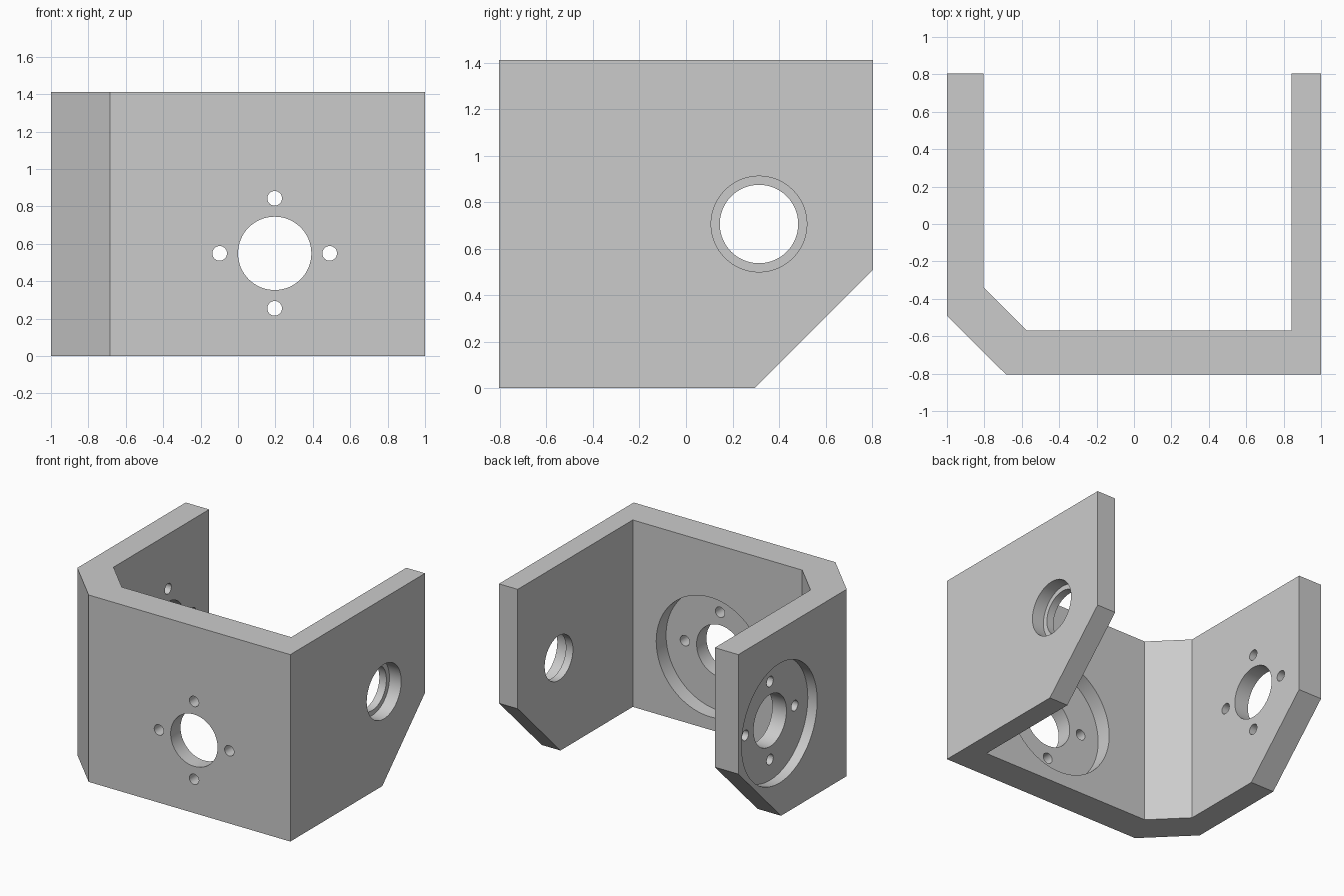
import bpy, bmesh, math
from mathutils import Matrix, Vector

cube = bpy.data.objects.get("Cube")
if cube:
    bpy.data.objects.remove(cube, do_unlink=True)

U = 2 / 51                       # one millimetre in model units
HEIGHT = 36 * U
BACK = 20.5 * U                  # half the depth

grey = bpy.data.materials.new("light_grey")
grey.use_nodes = True
grey.diffuse_color = (0.6, 0.6, 0.6, 1)
grey.node_tree.nodes["Principled BSDF"].inputs["Base Color"].default_value = (0.6, 0.6, 0.6, 1)


def prism(name, points, offset):
    """Extrude a closed outline along an offset vector."""
    bm = bmesh.new()
    face = bm.faces.new([bm.verts.new(p) for p in points])
    moved = bmesh.ops.extrude_face_region(bm, geom=[face])["geom"]
    verts = [v for v in moved if isinstance(v, bmesh.types.BMVert)]
    bmesh.ops.translate(bm, verts=verts, vec=Vector(offset))
    bmesh.ops.recalc_face_normals(bm, faces=bm.faces[:])
    mesh = bpy.data.meshes.new(name)
    bm.to_mesh(mesh)
    bm.free()
    mesh.materials.append(grey)
    obj = bpy.data.objects.new(name, mesh)
    bpy.context.collection.objects.link(obj)
    return obj


cutters = []


def drill(axis, center, radius, start, end, segments=64):
    """Round cutter along x or y, between two positions on that axis."""
    a, z = center
    ring = []
    for i in range(segments):
        t = 2 * math.pi * i / segments
        p, q = a + radius * math.cos(t), z + radius * math.sin(t)
        ring.append((start, p, q) if axis == "x" else (p, start, q))
    length = end - start
    offset = (length, 0, 0) if axis == "x" else (0, length, 0)
    cutters.append(prism("hole_cutter", ring, offset))


def motor_mount(axis, center, outer, inner, recess_from, recess_to):
    """Shaft hole, four screw holes and a round recess."""
    drill(axis, center, 5 * U, outer, inner)
    for dx, dz in ((1, 0), (-1, 0), (0, 1), (0, -1)):
        screw = (center[0] + dx * 7.5 * U, center[1] + dz * 7.5 * U)
        drill(axis, screw, U, outer, inner, 32)
    drill(axis, center, 11.5 * U, recess_from, recess_to, 96)


# U-shaped bracket with one bevelled corner
outline = [(-1, BACK), (-1, -0.49), (-0.685, -BACK), (1, -BACK), (1, BACK),
           (1 - 4 * U, BACK), (1 - 4 * U, 6 * U - BACK),
           (-0.573, 6 * U - BACK), (5 * U - 1, -0.338), (5 * U - 1, BACK)]
bracket = prism("bracket", [(x, y, 0) for x, y in outline], (0, 0, HEIGHT))

# Sloped lower back corners on both side walls
foot = BACK - 13 * U
cutters.append(prism("slope_cutter",
                     [(-1.2, foot - 0.2, -0.2), (-1.2, BACK + 0.2, -0.2),
                      (-1.2, BACK + 0.2, 13 * U + 0.2)], (2.4, 0, 0)))

# Front wall: recess on the inside
motor_mount("y", (5 * U, 14 * U), -BACK - 0.1, 6 * U - BACK + 0.1,
            3 * U - BACK, 6 * U - BACK + 0.05)

# Right wall: recess on the outside
side = (8 * U, HEIGHT / 2)
motor_mount("x", side, -1.1, 5 * U - 0.9, -1.05, 2 * U - 1)

# Left wall: bearing seat, stepped from the outside
drill("x", side, 4.3 * U, 0.75, 1.1)
drill("x", side, 5.25 * U, 1 - 2.5 * U, 1.05)

for cutter in cutters:
    mod = bracket.modifiers.new("cut", "BOOLEAN")
    mod.operation = "DIFFERENCE"
    mod.solver = "EXACT"
    mod.object = cutter
    cutter.hide_render = True

# Bake the cuts and drop the cutters
bpy.context.view_layer.update()
graph = bpy.context.evaluated_depsgraph_get()
baked = bpy.data.meshes.new_from_object(bracket.evaluated_get(graph))
bracket.modifiers.clear()
bracket.data = baked
baked.materials.clear()
baked.materials.append(grey)
for poly in baked.polygons:
    poly.material_index = 0
for cutter in cutters:
    bpy.data.objects.remove(cutter, do_unlink=True)

bpy.ops.object.select_all(action="DESELECT")
bracket.select_set(True)
bpy.context.view_layer.objects.active = bracket
bpy.ops.object.shade_smooth_by_angle(angle=math.radians(30))
